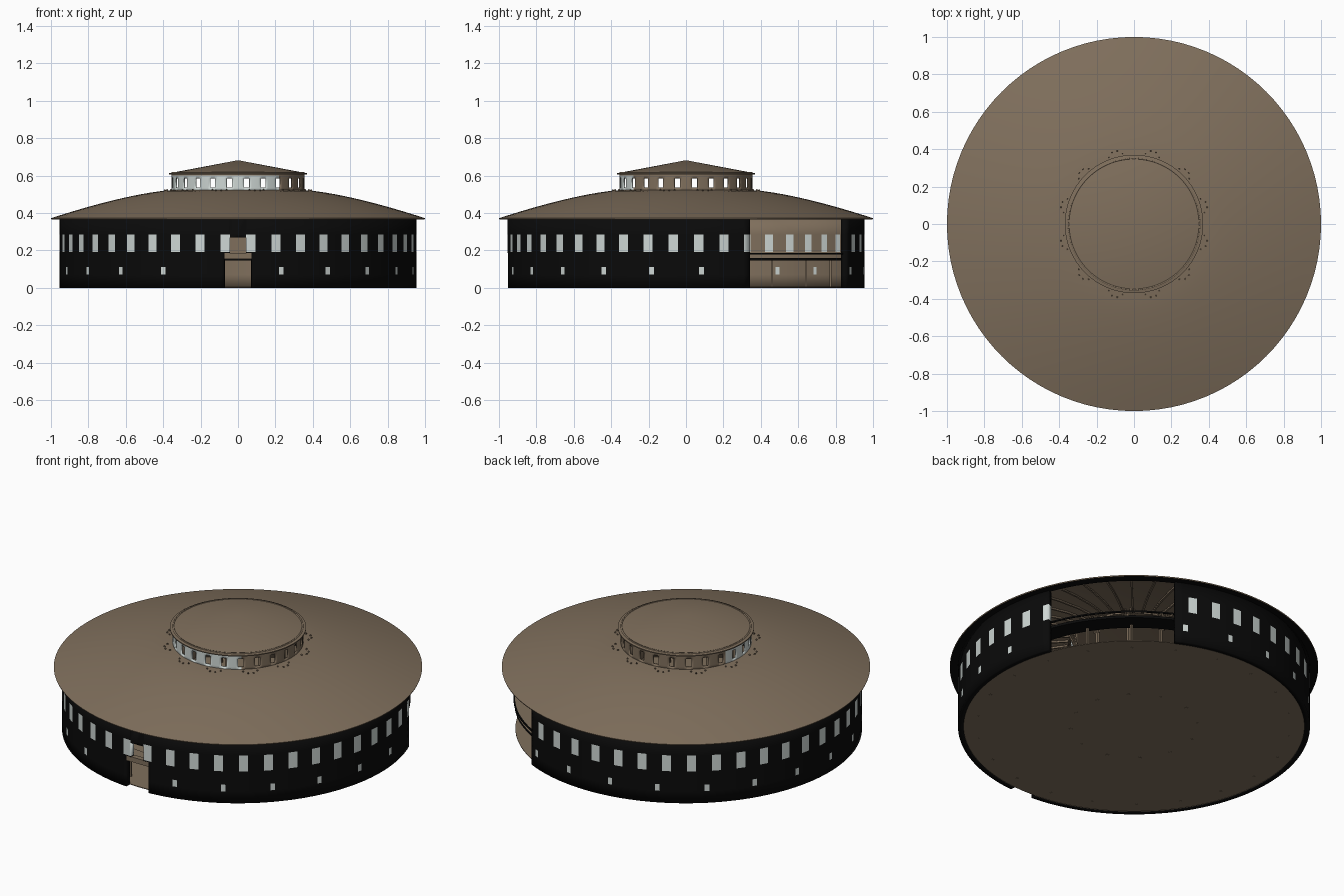
import bpy, bmesh, math
from mathutils import Vector

if "Cube" in bpy.data.objects:
    bpy.data.objects.remove(bpy.data.objects["Cube"])


def material(name, rgb):
    m = bpy.data.materials.new(name)
    m.diffuse_color = (*rgb, 1)
    m.use_nodes = True
    m.node_tree.nodes["Principled BSDF"].inputs["Base Color"].default_value = m.diffuse_color
    return m


BROWN = material("weathered_brown", (0.215, 0.16, 0.108))
BLACK = material("tarred_black", (0.003, 0.003, 0.003))
PALE = material("pale_glass", (0.62, 0.68, 0.66))


def polar(r, deg, z):
    """Angle is measured from the front (-y) towards the right (+x)."""
    a = math.radians(deg)
    return Vector((r * math.sin(a), -r * math.cos(a), z))


def finish(bm, name, mats, smooth=True):
    me = bpy.data.meshes.new(name)
    bm.to_mesh(me)
    bm.free()
    ob = bpy.data.objects.new(name, me)
    bpy.context.collection.objects.link(ob)
    for m in mats:
        me.materials.append(m)
    if smooth:
        bpy.ops.object.select_all(action='DESELECT')
        ob.select_set(True)
        bpy.context.view_layer.objects.active = ob
        bpy.ops.object.shade_smooth_by_angle(angle=math.radians(30))
    return ob


def ring_wall(name, r, thick, rows, cuts, rule, mats, offset=0):
    """Round wall of cells; rule(angle, z) gives a material index or None for a hole."""
    angles = sorted({round(a, 2) for a in cuts} | {float(a) for a in range(-180, 180, 3)})
    bm = bmesh.new()
    grid = [[bm.verts.new(polar(r, a, z)) for z in rows] for a in angles]
    n = len(angles)
    for i in range(n):
        j = (i + 1) % n
        a1 = angles[j] if j else 180.0
        for k in range(len(rows) - 1):
            mat = rule((angles[i] + a1) / 2, (rows[k] + rows[k + 1]) / 2)
            if mat is not None:
                f = bm.faces.new((grid[i][k], grid[j][k], grid[j][k + 1], grid[i][k + 1]))
                f.material_index = mat
    bmesh.ops.delete(bm, geom=[v for v in bm.verts if not v.link_faces], context='VERTS')
    ob = finish(bm, name, mats)
    mod = ob.modifiers.new("thickness", 'SOLIDIFY')
    mod.thickness, mod.offset, mod.material_offset = thick, -1, offset
    return ob


def lathe(name, profile, mats, rule=None, start=0, end=360, n=96):
    """Turn a closed (r, z) profile around the centre."""
    bm = bmesh.new()
    full = end - start == 360
    count = n if full else n + 1
    cols = [[bm.verts.new(polar(r, start + (end - start) * i / n, z)) for r, z in profile]
            for i in range(count)]
    for i in range(n):
        p, q = cols[i], cols[(i + 1) % count]
        for k in range(len(profile)):
            m = (k + 1) % len(profile)
            bm.faces.new((p[k], q[k], q[m], p[m])).material_index = rule(k) if rule else 0
    bmesh.ops.remove_doubles(bm, verts=bm.verts, dist=1e-5)
    bmesh.ops.recalc_face_normals(bm, faces=bm.faces)
    return finish(bm, name, mats)


def beam(bm, p, q, w):
    """Square timber from p to q."""
    d = q - p
    rot = d.to_track_quat('Z', 'Y').to_matrix()
    ends = []
    for c in (p, q):
        ends.append([bm.verts.new(c + rot @ Vector((x * w / 2, y * w / 2, 0)))
                     for x, y in ((-1, -1), (1, -1), (1, 1), (-1, 1))])
    bm.faces.new(ends[0][::-1])
    bm.faces.new(ends[1])
    for i in range(4):
        j = (i + 1) % 4
        bm.faces.new((ends[0][i], ends[0][j], ends[1][j], ends[1][i]))


# Opening sector and window angles
OPEN = (111.0, 153.6)
STEP = 360 / 44
upper = [STEP * (k + 0.5) for k in range(-22, 22)]
lower = [14 + 16.2 * k for k in range(6)] + [-24.8 - 16.2 * k for k in range(10)] + [157, 173.2]
near = lambda a, centres, half: any(abs(a - c) < half for c in centres)


def outer_rule(a, z):
    if OPEN[0] < a < OPEN[1]:
        return None
    if abs(a) < 4.4 and z < 0.185:
        return None
    if abs(a) < 2.6 and 0.185 < z < 0.27:
        return None
    if 0.19 < z < 0.285 and near(a, upper, 1.5):
        return 1
    if 0.07 < z < 0.11 and near(a, lower, 0.8):
        return 1
    return 0


# Outer wall: black outside, brown inside, pale panes
cuts = [c + s * 1.5 for c in upper for s in (-1, 1)] + [c + s * 0.8 for c in lower for s in (-1, 1)]
cuts += [*OPEN, -4.4, 4.4, -2.6, 2.6]
ring_wall("outer_wall", 0.955, 0.03, [0, 0.07, 0.11, 0.15, 0.185, 0.19, 0.27, 0.285, 0.372],
          cuts, outer_rule, [BLACK, PALE, BROWN, PALE], 2)

# Cupola wall: open windows, pale boarding on the front-left part
cup = [15 * (k + 0.5) for k in range(-12, 12)]


def cupola_rule(a, z):
    if 0.535 < z < 0.585 and near(a, cup, 2.4):
        return None
    return 1 if -108 < a < 38 and z < 0.6 else 0


ring_wall("cupola_wall", 0.355, 0.008, [0.505, 0.535, 0.585, 0.6, 0.618],
          [c + s * 2.4 for c in cup for s in (-1, 1)] + [-108, 38], cupola_rule, [BROWN, PALE])

# Main roof: gently bowed shell with a black eave underside
def roof_z(r):
    t = (1 - r) / 0.645
    return 0.372 + 0.15 * (1 - max(0, 1 - t) ** 1.4)


radii = [1 - 0.645 * i / 12 for i in range(13)]
top = [(r, roof_z(r)) for r in radii]
under = [(r, roof_z(r) - 0.008) for r in radii[::-1][:-1]] + [(0.94, 0.37), (0.998, 0.366)]
under = [p for p in under if p[0] < 0.93 or p[1] in (0.37, 0.366)]
prof = top + under
lathe("main_roof", prof, [BROWN, BLACK], lambda k: 1 if k == len(prof) - 2 else 0)

# Cupola roof: shallow cone
lathe("cupola_roof", [(0.37, 0.612), (0.0, 0.682), (0.0, 0.672), (0.35, 0.606), (0.37, 0.606)]
      , [BROWN])

# Ground floor and narrow loft walk with its black edge
bm = bmesh.new()
bmesh.ops.create_cone(bm, cap_ends=True, segments=96, radius1=0.926, radius2=0.926, depth=0.004)
bmesh.ops.translate(bm, verts=bm.verts, vec=(0, 0, 0.004))
finish(bm, "ground_floor", [BROWN])
lathe("loft_walk", [(0.82, 0.145), (0.93, 0.145), (0.93, 0.16), (0.82, 0.16)],
      [BLACK, BROWN], lambda k: 1 if k == 2 else 0)
lathe("loft_rail", [(0.928, 0.178), (0.936, 0.178), (0.936, 0.186), (0.928, 0.186)],
      [BLACK], None, *OPEN, 24)

# Central posts and their fanned braces, tips showing through the roof
posts, braces = bmesh.new(), bmesh.new()
for k in range(12):
    a = 15 + 30 * k
    beam(posts, polar(0.345, a, 0.001), polar(0.345, a, 0.515), 0.014)
    for da, r in ((-6, 0.385), (-2.2, 0.405), (2.2, 0.405), (6, 0.385)):
        beam(braces, polar(0.35, a + da * 0.4, 0.42), polar(r, a + da, roof_z(r) + 0.006), 0.007)
# Slim posts under the loft edge
for k in range(22):
    a = STEP * 2 * (k + 0.5)
    beam(posts, polar(0.85, a, 0.001), polar(0.85, a, 0.147), 0.01)
finish(posts, "timber_posts", [BROWN], False)
finish(braces, "roof_braces", [BROWN], False)

# Rafters under the roof
rafters = bmesh.new()
for k in range(44):
    rs = [0.92, 0.73, 0.54, 0.36]
    for r0, r1 in zip(rs, rs[1:]):
        beam(rafters, polar(r0, STEP * k, roof_z(r0) - 0.015),
             polar(r1, STEP * k, roof_z(r1) - 0.015), 0.01)
finish(rafters, "rafters", [BROWN], False)

# Lintel boards over the front door
bm = bmesh.new()
beam(bm, Vector((-0.078, -0.935, 0.17)), Vector((0.078, -0.935, 0.17)), 0.03)
finish(bm, "door_lintel", [BROWN], False)
